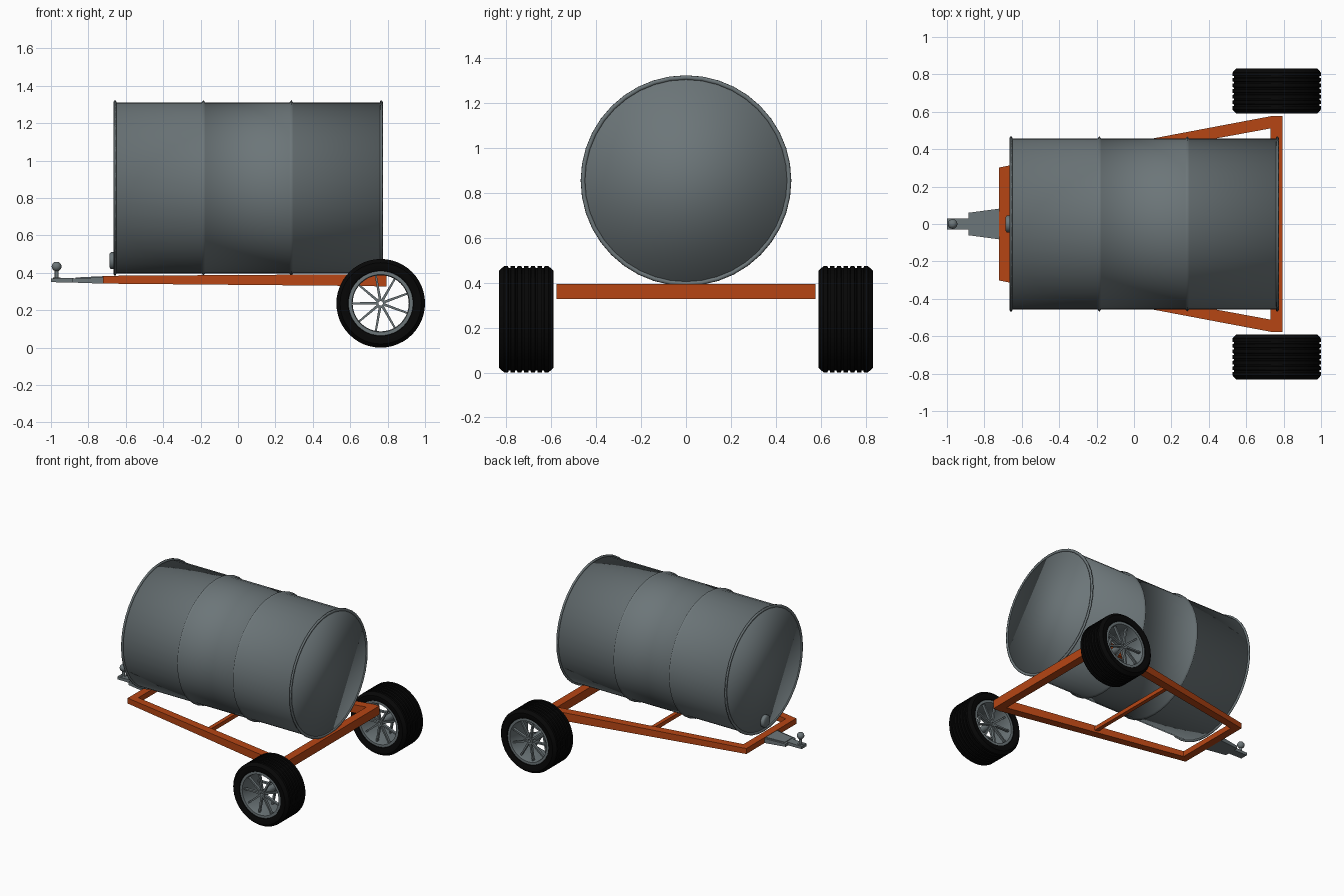
import bpy, bmesh, math
from mathutils import Matrix, Vector

if "Cube" in bpy.data.objects:
    bpy.data.objects.remove(bpy.data.objects["Cube"])


def material(name, color):
    m = bpy.data.materials.new(name)
    m.diffuse_color = color
    m.use_nodes = True
    m.node_tree.nodes["Principled BSDF"].inputs["Base Color"].default_value = m.diffuse_color
    return m


ORANGE = material("orange_paint", (0.47, 0.06, 0.007, 1))
BLACK = material("black_rubber", (0.002, 0.002, 0.002, 1))
STEEL = material("dark_steel", (0.15, 0.18, 0.19, 1))


def finish(name, bm, mat=STEEL, smooth=None):
    bmesh.ops.remove_doubles(bm, verts=bm.verts, dist=1e-5)
    bmesh.ops.recalc_face_normals(bm, faces=bm.faces)
    me = bpy.data.meshes.new(name)
    bm.to_mesh(me)
    bm.free()
    ob = bpy.data.objects.new(name, me)
    bpy.context.collection.objects.link(ob)
    me.materials.append(mat)
    if smooth:
        bpy.ops.object.select_all(action='DESELECT')
        ob.select_set(True)
        bpy.context.view_layer.objects.active = ob
        bpy.ops.object.shade_smooth_by_angle(angle=math.radians(smooth))
    return ob


def lathe(name, profile, axis, centre, segs=32, closed=False, mat=STEEL, smooth=35):
    """Spin (along, radius) points about the axis; close the section or cap the ends."""
    bm = bmesh.new()
    turn = Vector((0, 0, 1)).rotation_difference(Vector(axis)).to_matrix().to_4x4()
    place = Matrix.Translation(centre) @ turn
    angles = [2 * math.pi * i / segs for i in range(segs)]
    rings = [[bm.verts.new(place @ Vector((r * math.cos(t), r * math.sin(t), a)))
              for t in angles] for a, r in profile]
    for p, q in list(zip(rings, rings[1:])) + ([(rings[-1], rings[0])] if closed else []):
        for i in range(segs):
            j = (i + 1) % segs
            bm.faces.new((p[i], p[j], q[j], q[i]))
    if not closed:
        bm.faces.new(rings[0])
        bm.faces.new(rings[-1])
    return finish(name, bm, mat, smooth)


def loft(bm, sections):
    """Skin a run of four-cornered sections and cap the ends."""
    rows = [[bm.verts.new(c) for c in s] for s in sections]
    for p, q in zip(rows, rows[1:]):
        for i in range(4):
            bm.faces.new((p[i], p[(i + 1) % 4], q[(i + 1) % 4], q[i]))
    bm.faces.new(rows[0])
    bm.faces.new(rows[-1])


def section(x, y0, y1, z0, z1):
    return [(x, y0, z0), (x, y1, z0), (x, y1, z1), (x, y0, z1)]


def bar(name, *sections, mat=STEEL):
    bm = bmesh.new()
    loft(bm, [section(*s) for s in sections])
    return finish(name, bm, mat)


# drum: softly shaded body with two ribs, and a rolled bead round each end
R = 0.457
X0, X1 = -0.66, 0.768
AXIS = (0, 0, 0.854)
drum = [(X0, R)]
for x in (-0.185, 0.285):
    drum += [(x - 0.01, R), (x, R + 0.012), (x + 0.01, R)]
drum += [(X1, R)]
lathe("drum", drum, (1, 0, 0), AXIS, segs=40, smooth=180)
for name, x in (("front_bead", X0 + 0.002), ("rear_bead", X1 - 0.002)):
    ring = [(x + 0.008 * math.cos(t), R + 0.002 + 0.011 * math.sin(t))
            for t in (math.radians(a) for a in range(0, 360, 60))]
    lathe(name, ring, (1, 0, 0), AXIS, segs=40, closed=True, smooth=180)

# bung cap low on the drum end
lathe("bung_cap", [(-0.687, 0.036), (-0.68, 0.045), (-0.65, 0.045)],
      (1, 0, 0), (0, 0, 0.465), segs=24, smooth=180)

# trailer frame
bar("rear_crossbar", (0.73, -0.577, 0.577, 0.328, 0.394),
    (0.793, -0.577, 0.577, 0.328, 0.394), mat=ORANGE)
bar("front_crossbar", (-0.722, -0.302, 0.302, 0.342, 0.384),
    (-0.665, -0.313, 0.313, 0.342, 0.384), mat=ORANGE)
bar("middle_crossbar", (0.005, -0.42, 0.42, 0.35, 0.38),
    (0.035, -0.42, 0.42, 0.35, 0.38), mat=ORANGE)
for side, s in (("left", 1), ("right", -1)):
    bar(side + "_rail", (-0.69, s * 0.25, s * 0.308, 0.342, 0.384),
        (0.735, s * 0.512, s * 0.577, 0.329, 0.393), mat=ORANGE)

# hitch: tapered plate with raised middle, tongue, stem and ball
bar("hitch_plate", (-0.885, -0.06, 0.06, 0.348, 0.37),
    (-0.72, -0.082, 0.082, 0.342, 0.376))
bar("hitch_plate_raised", (-0.87, -0.047, 0.047, 0.36, 0.375),
    (-0.72, -0.068, 0.068, 0.36, 0.382))
bar("hitch_tongue", (-1.0, -0.03, 0.03, 0.35, 0.37), (-0.88, -0.03, 0.03, 0.348, 0.373))
ball = [(0.365, 0.02), (0.374, 0.02), (0.376, 0.01), (0.41, 0.01)]
ball += [(0.434 + 0.026 * math.sin(t), 0.026 * math.cos(t))
         for t in (math.radians(a) for a in range(-60, 90, 15))]
lathe("hitch_ball", ball, (0, 0, 1), (-0.97, 0, 0), segs=20)

# tyre section with grooves running round the tread
tyre = [(-0.095, 0.166), (-0.113, 0.175), (-0.121, 0.195), (-0.121, 0.217), (-0.098, 0.237)]
for g in (-0.075, -0.045, -0.015, 0.015, 0.045, 0.075):
    tyre += [(g - 0.006, 0.237), (g - 0.004, 0.229), (g + 0.004, 0.229), (g + 0.006, 0.237)]
tyre += [(-a, r) for a, r in tyre[4::-1]]
rim = [(-0.108, 0.154), (-0.108, 0.174), (-0.095, 0.168), (0.095, 0.168),
       (0.108, 0.174), (0.108, 0.154), (0.09, 0.15), (-0.09, 0.15)]
hub = [(-0.095, 0.012), (-0.095, 0.025), (0.095, 0.025), (0.095, 0.012)]

SPOKES = 9
for side, s in (("left", 1), ("right", -1)):
    c = Vector((0.763, s * 0.711, 0.237))
    lathe(side + "_tyre", tyre, (0, 1, 0), c, segs=48, closed=True, mat=BLACK)
    lathe(side + "_rim", rim, (0, 1, 0), c, segs=48, closed=True)
    lathe(side + "_hub", hub, (0, 1, 0), c, segs=24, closed=True)
    # inner and outer sets of thin spokes
    bm = bmesh.new()
    for k in range(SPOKES):
        turn = Matrix.Translation(c) @ Matrix.Rotation(2 * math.pi * k / SPOKES, 4, 'Y')
        for y in (-0.08, 0.08):
            loft(bm, [[turn @ Vector(p) for p in section(r, y - 0.01, y + 0.01, -w, w)]
                      for r, w in ((-0.022, 0.007), (-0.153, 0.005))])
    finish(side + "_spokes", bm)
